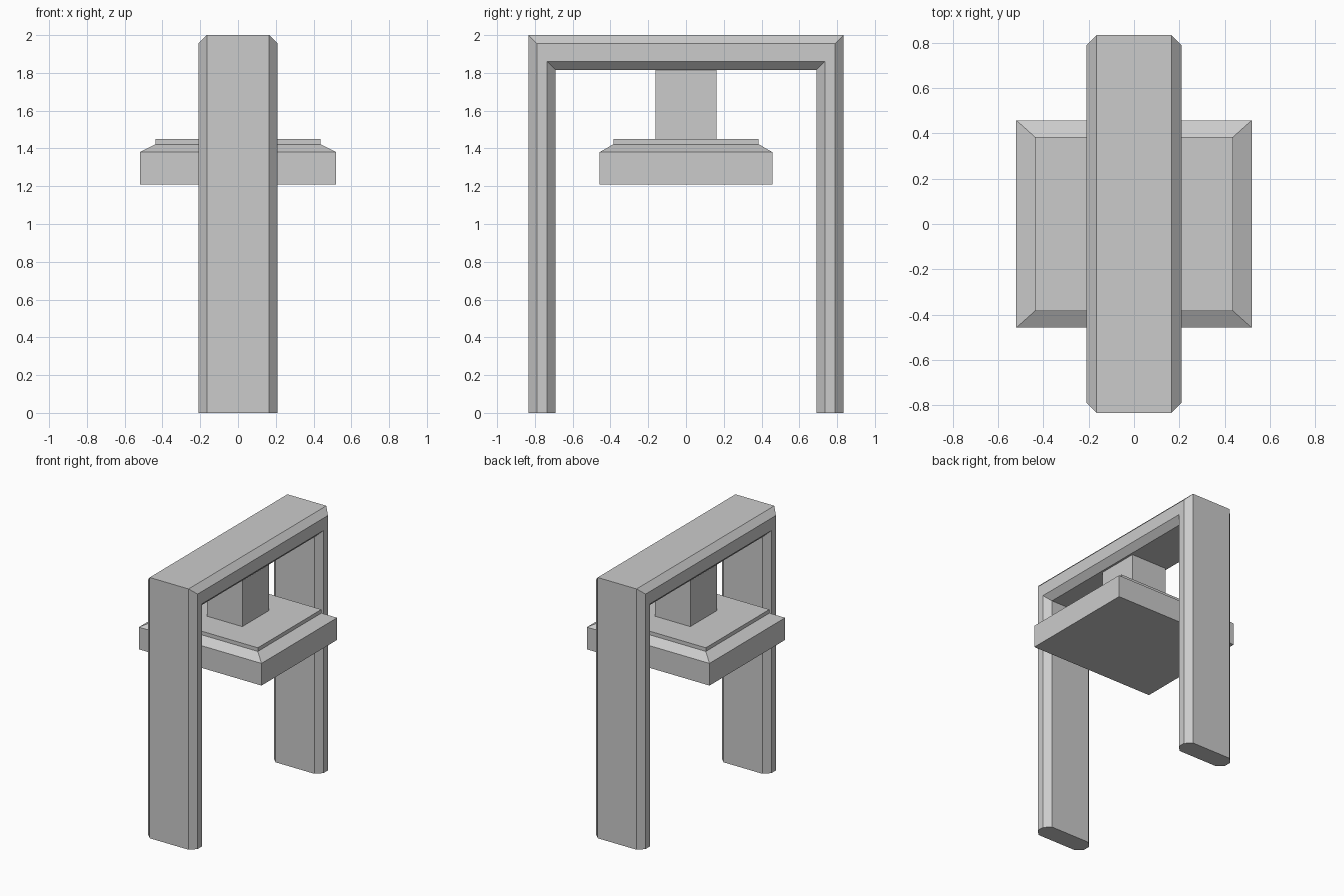
import bpy, bmesh

if "Cube" in bpy.data.objects:
    bpy.data.objects.remove(bpy.data.objects["Cube"])


def loft(name, rings, cyclic_profile=True):
    """Skin consecutive rings of points and cap both ends."""
    bm = bmesh.new()
    loops = [[bm.verts.new(p) for p in ring] for ring in rings]
    n = len(loops[0])
    for a, b in zip(loops, loops[1:]):
        for i in range(n):
            j = (i + 1) % n
            bm.faces.new((a[i], a[j], b[j], b[i]))
    bm.faces.new(loops[0])
    bm.faces.new(loops[-1])
    bmesh.ops.recalc_face_normals(bm, faces=bm.faces)
    mesh = bpy.data.meshes.new(name)
    bm.to_mesh(mesh)
    bm.free()
    obj = bpy.data.objects.new(name, mesh)
    bpy.context.collection.objects.link(obj)
    return obj


def rect(hx, hy, z):
    return [(-hx, -hy, z), (hx, -hy, z), (hx, hy, z), (-hx, hy, z)]


# Arch frame: chamfered section (x, leg y, beam z) swept with mitred corners
half = [(0.165, 0.835, 2.0), (0.21, 0.79, 1.955),
        (0.21, 0.735, 1.86), (0.165, 0.69, 1.815)]
section = half + [(-x, y, z) for x, y, z in reversed(half)]
loft("arch_frame", [
    [(x, -y, 0) for x, y, z in section],
    [(x, -y, z) for x, y, z in section],
    [(x, y, z) for x, y, z in section],
    [(x, y, 0) for x, y, z in section],
])

# Hanging block with sloped shoulder and raised top
loft("hanging_block", [
    rect(0.52, 0.458, 1.21),
    rect(0.52, 0.458, 1.38),
    rect(0.438, 0.385, 1.422),
    rect(0.438, 0.385, 1.45),
])

# Post joining the block to the beam
loft("hanger_post", [rect(0.15, 0.162, 1.45), rect(0.15, 0.162, 1.815)])
